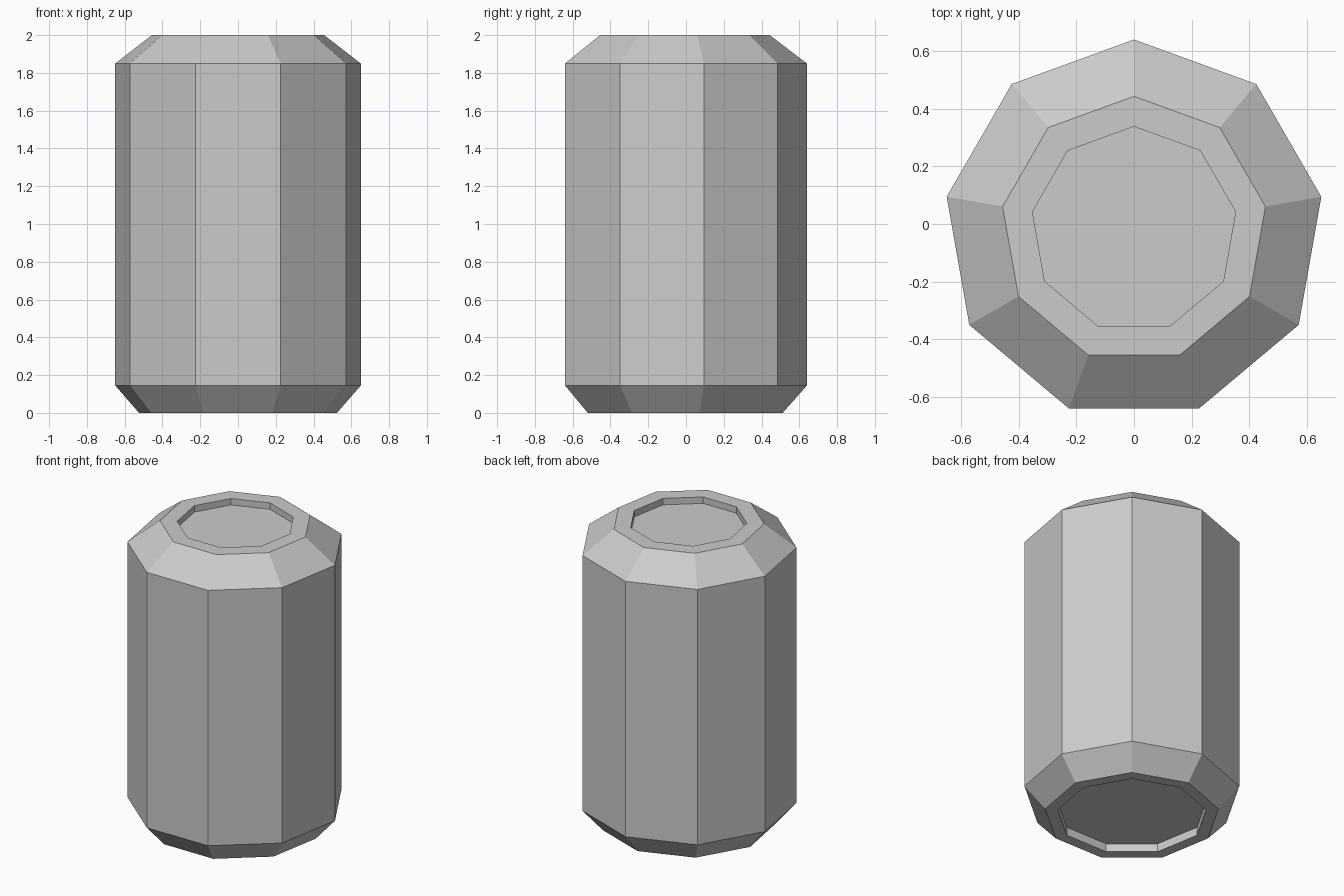
import bpy
import bmesh
from math import sin, cos, tau

if "Cube" in bpy.data.objects:
    bpy.data.objects.remove(bpy.data.objects["Cube"])

SIDES = 9
CENTRE_Y = -0.02  # centres the nine-sided outline on its bounds

# Profile from the recessed base, up the side, to the recessed lid: (radius, z)
profile = [(0.455, 0.055), (0.455, 0.0), (0.532, 0.0), (0.66, 0.145),
           (0.66, 1.85), (0.463, 2.0), (0.358, 2.0), (0.358, 1.957)]


def ring(bm, radius, z):
    return [bm.verts.new((-radius * sin(tau * i / SIDES),
                          CENTRE_Y + radius * cos(tau * i / SIDES), z))
            for i in range(SIDES)]


# Can body: stacked rings joined by flat panels
bm = bmesh.new()
rings = [ring(bm, r, z) for r, z in profile]
for low, high in zip(rings, rings[1:]):
    for i in range(SIDES):
        j = (i + 1) % SIDES
        bm.faces.new((low[i], low[j], high[j], high[i]))

# Recessed base and lid
bm.faces.new(rings[0][::-1])
bm.faces.new(rings[-1])
bmesh.ops.recalc_face_normals(bm, faces=bm.faces[:])

mesh = bpy.data.meshes.new("can")
bm.to_mesh(mesh)
bm.free()
bpy.context.collection.objects.link(bpy.data.objects.new("can", mesh))
